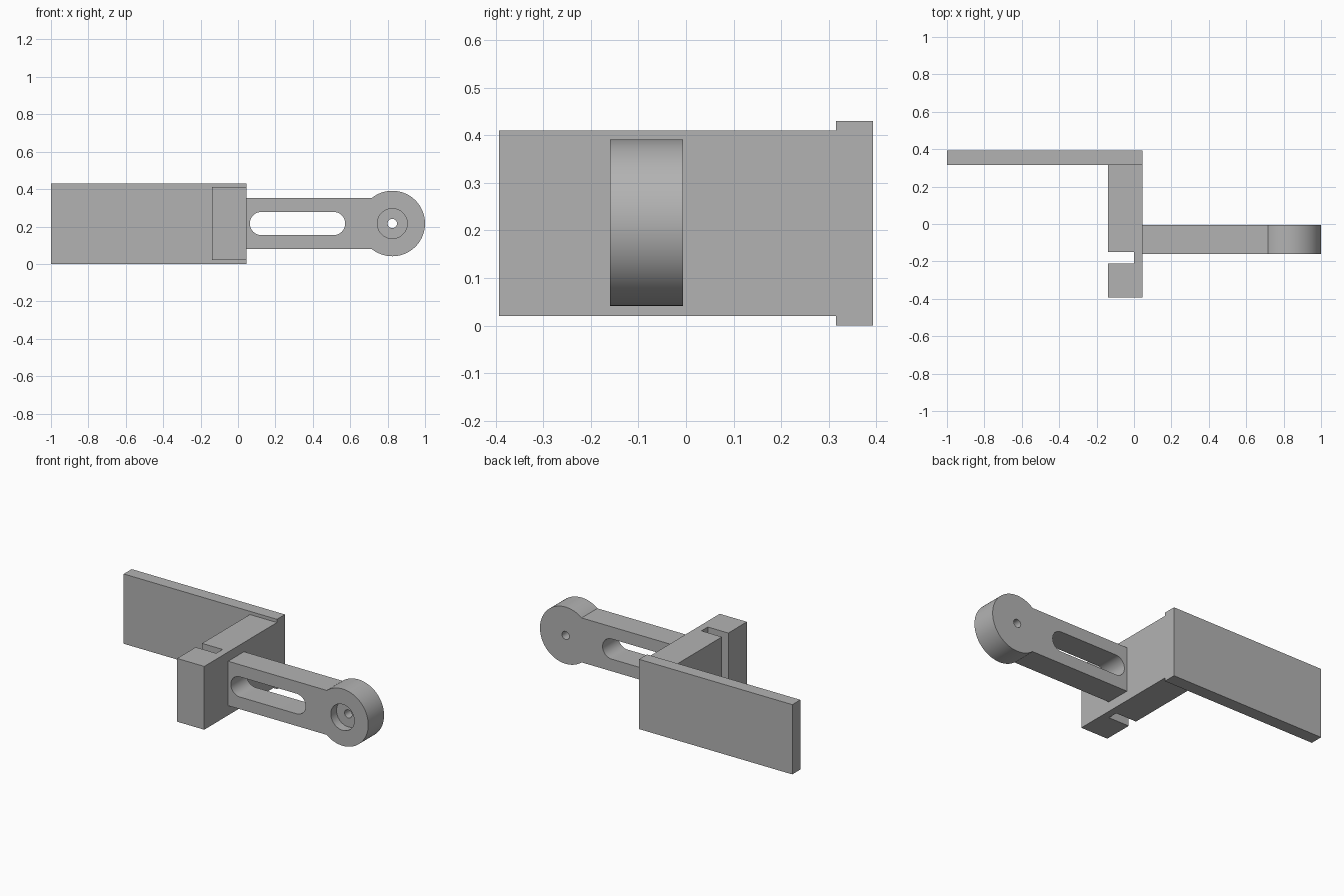
import bpy, bmesh
from math import radians, asin, cos, sin, degrees

cube = bpy.data.objects.get("Cube")
if cube:
    bpy.data.objects.remove(cube, do_unlink=True)

grey = bpy.data.materials.new("plain grey")
grey.use_nodes = True
grey.diffuse_color = (0.45, 0.45, 0.45, 1)
grey.node_tree.nodes["Principled BSDF"].inputs["Base Color"].default_value = grey.diffuse_color


def prism(name, profile, axis, low, high):
    """Extrude a 2D outline: (x, y) along z, or (x, z) along y."""
    def place(p, h):
        return (p[0], p[1], h) if axis == "z" else (p[0], h, p[1])
    bm = bmesh.new()
    base = bm.faces.new([bm.verts.new(place(p, low)) for p in profile])
    top = bmesh.ops.extrude_face_region(bm, geom=[base])["geom"]
    shift = (0, 0, high - low) if axis == "z" else (0, high - low, 0)
    bmesh.ops.translate(bm, vec=shift,
                        verts=[v for v in top if isinstance(v, bmesh.types.BMVert)])
    bmesh.ops.recalc_face_normals(bm, faces=bm.faces)
    mesh = bpy.data.meshes.new(name)
    bm.to_mesh(mesh)
    bm.free()
    mesh.materials.append(grey)
    obj = bpy.data.objects.new(name, mesh)
    bpy.context.collection.objects.link(obj)
    return obj


def arc(cx, cz, r, start, end, steps):
    angles = [radians(start + (end - start) * i / steps) for i in range(steps + 1)]
    return [(cx + r * cos(a), cz + r * sin(a)) for a in angles]


def cut(target, cutter):
    mod = target.modifiers.new(cutter.name, "BOOLEAN")
    mod.operation = "DIFFERENCE"
    mod.solver = "EXACT"
    mod.object = cutter
    bpy.context.view_layer.objects.active = target
    bpy.ops.object.modifier_apply(modifier=mod.name)
    bpy.data.objects.remove(cutter, do_unlink=True)


# Shared dimensions
SIDE = 0.045              # right face of the block, where the arm starts
BACK, PLATE = 0.393, 0.315
MID = 0.216               # height of the arm's centre line
ARM_FRONT, ARM_BACK = -0.16, -0.006
EYE_X, EYE_R, HALF = 0.825, 0.175, 0.137

# Back plate
prism("back_plate", [(-1, PLATE), (SIDE, PLATE), (SIDE, BACK), (-1, BACK)], "z", 0, 0.43)

# Centre block with a narrow groove open to the left
prism("centre_block", [(-0.14, -BACK), (SIDE, -BACK), (SIDE, PLATE), (-0.14, PLATE),
                       (-0.14, -0.15), (0, -0.15), (0, -0.212), (-0.14, -0.212)],
      "z", 0.02, 0.41)

# Arm ending in a round eye
neck = 180 - degrees(asin(HALF / EYE_R))
outline = [(SIDE, MID + HALF), (SIDE, MID - HALF)]
outline += arc(EYE_X, MID, EYE_R, -neck, neck, 72)
arm = prism("slotted_arm", outline, "y", ARM_FRONT, ARM_BACK)

# Long slot, counterbore and through hole
slot = arc(0.125, MID, 0.062, 90, 270, 24) + arc(0.511, MID, 0.062, -90, 90, 24)
cut(arm, prism("slot_cutter", slot, "y", -0.3, 0.2))
cut(arm, prism("bore_cutter", arc(EYE_X, MID, 0.08, 0, 352.5, 47), "y", -0.3, -0.105))
cut(arm, prism("hole_cutter", arc(EYE_X, MID, 0.025, 0, 345, 23), "y", -0.3, 0.2))

# Smooth the round walls, keep the edges crisp
bpy.ops.object.select_all(action="DESELECT")
arm.select_set(True)
bpy.context.view_layer.objects.active = arm
bpy.ops.object.shade_smooth_by_angle(angle=radians(30))
